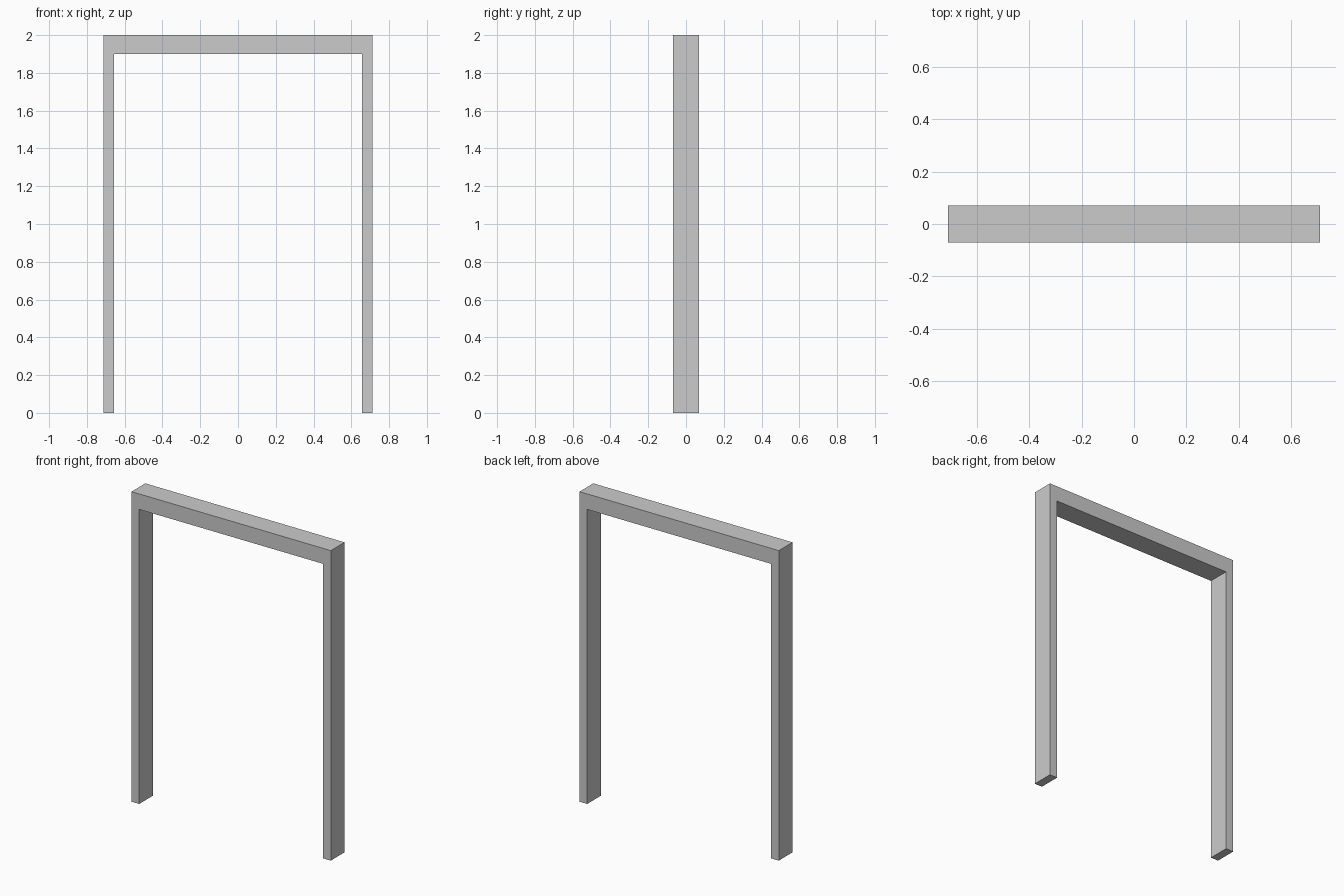
import bpy

if "Cube" in bpy.data.objects:
    bpy.data.objects.remove(bpy.data.objects["Cube"])

OUTER, INNER = 0.711, 0.656   # half widths of the frame and the opening
DEPTH, HEIGHT, BEAM = 0.14, 2.0, 0.1


def box(name, size, centre):
    bpy.ops.mesh.primitive_cube_add(size=1, location=centre)
    ob = bpy.context.object
    ob.name = name
    ob.scale = size
    bpy.ops.object.transform_apply(location=False, rotation=False, scale=True)
    return ob


# Full-height side posts
for name, side in (("left_post", -1), ("right_post", 1)):
    box(name, (OUTER - INNER, DEPTH, HEIGHT),
        (side * (OUTER + INNER) / 2, 0, HEIGHT / 2))

# Top beam fitted between the posts
box("top_beam", (2 * INNER, DEPTH, BEAM), (0, 0, HEIGHT - BEAM / 2))
